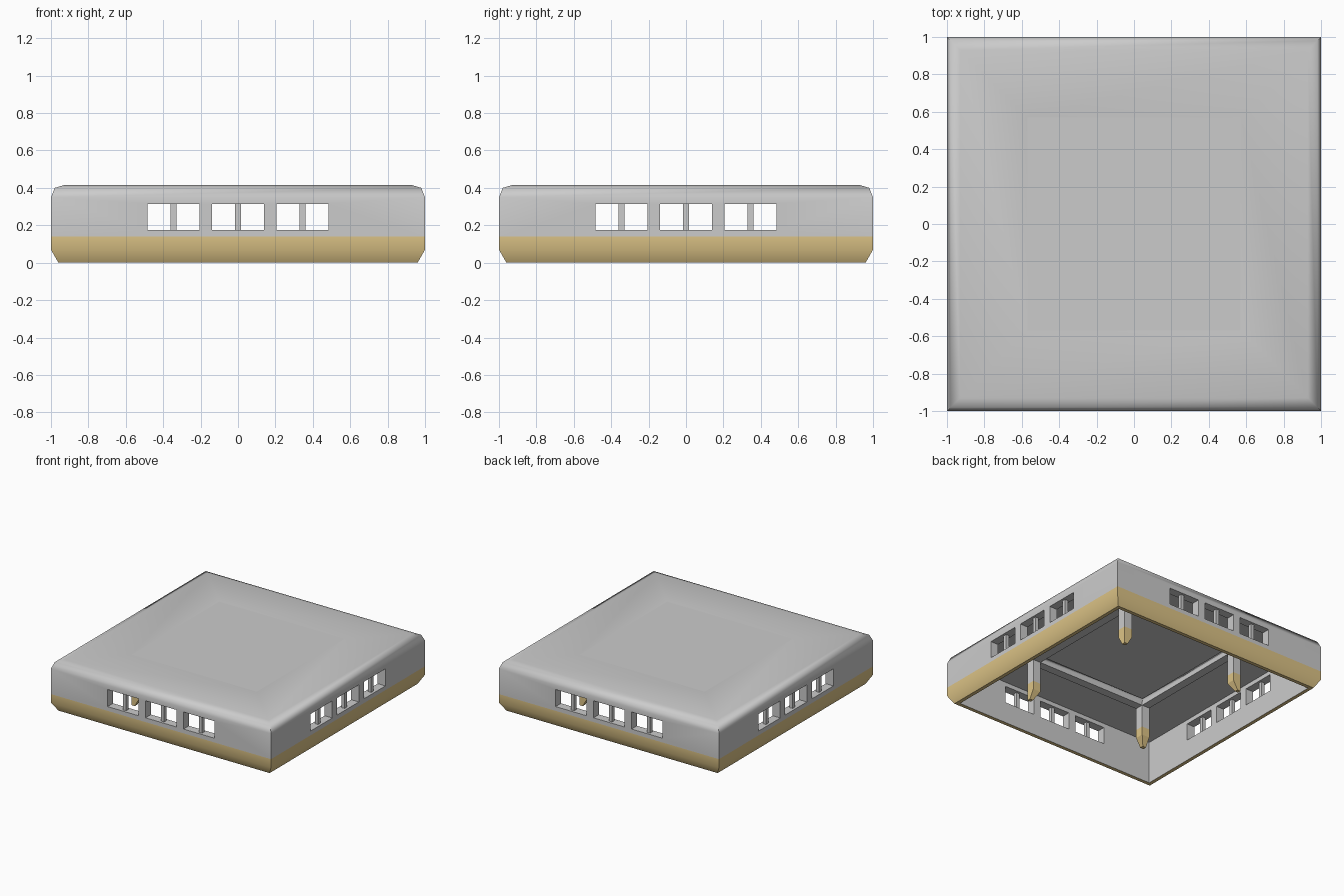
import bpy, bmesh, math
from mathutils import Matrix

if "Cube" in bpy.data.objects:
    bpy.data.objects.remove(bpy.data.objects["Cube"])

gold = bpy.data.materials.new("gold_base")
gold.diffuse_color = (0.72, 0.55, 0.24, 1)
gold.use_nodes = True
gold.node_tree.nodes["Principled BSDF"].inputs["Base Color"].default_value = gold.diffuse_color
grey = bpy.data.materials.new("grey_wall")
grey.diffuse_color = (0.8, 0.8, 0.8, 1)
grey.use_nodes = True
grey.node_tree.nodes["Principled BSDF"].inputs["Base Color"].default_value = grey.diffuse_color


def add_object(name, bm):
    bmesh.ops.recalc_face_normals(bm, faces=bm.faces[:])
    me = bpy.data.meshes.new(name)
    bm.to_mesh(me)
    bm.free()
    me.materials.append(grey)
    me.materials.append(gold)
    ob = bpy.data.objects.new(name, me)
    bpy.context.collection.objects.link(ob)
    return ob


def square_ring(name, profile, gold_segments):
    """Sweep a closed (radius, z) profile around a square."""
    bm = bmesh.new()
    corners = [(-1, -1), (1, -1), (1, 1), (-1, 1)]
    loops = [[bm.verts.new((r * cx, r * cy, z)) for r, z in profile] for cx, cy in corners]
    n = len(profile)
    for c in range(4):
        a, b = loops[c], loops[(c + 1) % 4]
        for i in range(n):
            j = (i + 1) % n
            f = bm.faces.new((a[i], b[i], b[j], a[j]))
            f.material_index = 1 if i in gold_segments else 0
    return add_object(name, bm)


def side_boxes(name, half_width, depth, z0, z1):
    """One box per window on all four walls."""
    bm = bmesh.new()
    for side in range(4):
        rot = Matrix.Rotation(side * math.pi / 2, 4, 'Z')
        for x in (-0.345, 0, 0.345):
            m = (rot @ Matrix.Translation((x, -0.965, (z0 + z1) / 2))
                 @ Matrix.Diagonal((2 * half_width, depth, z1 - z0, 1)))
            bmesh.ops.create_cube(bm, size=1, matrix=m)
    return add_object(name, bm)


# Outer wall, rounded roof edge, ring ceiling and inner beam in one section
section = [(0.93, 0), (0.96, 0), (1, 0.07), (1, 0.14), (1, 0.35), (0.98, 0.40),
           (0.93, 0.415), (0.57, 0.415), (0.52, 0.40), (0.50, 0.35), (0.50, 0.325),
           (0.57, 0.325), (0.57, 0.35), (0.93, 0.35)]
shell = square_ring("building_shell", section, {0, 1, 2})

# Window openings
cutter = side_boxes("window_cutter", 0.14, 0.2, 0.175, 0.315)
cutter.hide_render = True
mod = shell.modifiers.new("windows", 'BOOLEAN')
mod.operation = 'DIFFERENCE'
mod.solver = 'EXACT'
mod.object = cutter
deps = bpy.context.evaluated_depsgraph_get()
cut_mesh = bpy.data.meshes.new_from_object(shell.evaluated_get(deps))
shell.modifiers.clear()
shell.data = cut_mesh
bpy.data.objects.remove(cutter)

bpy.ops.object.select_all(action='DESELECT')
shell.select_set(True)
bpy.context.view_layer.objects.active = shell
bpy.ops.object.shade_smooth_by_angle(angle=math.radians(55))

# Window mullions
side_boxes("window_mullions", 0.015, 0.03, 0.175, 0.315)

# Roof sheet over the middle
bm = bmesh.new()
bm.faces.new([bm.verts.new((0.57 * x, 0.57 * y, 0.415))
              for x, y in ((-1, -1), (1, -1), (1, 1), (-1, 1))])
bm.normal_update()
add_object("roof_centre", bm)

# Inner corner posts with tapered gold feet
bm = bmesh.new()
for sx, sy in ((1, 1), (-1, 1), (-1, -1), (1, -1)):
    levels = []
    for inner, z in ((0.54, 0), (0.50, 0.07), (0.50, 0.14), (0.50, 0.33)):
        levels.append([bm.verts.new((sx * x, sy * y, z)) for x, y in
                       ((inner, inner), (0.57, inner), (0.57, 0.57), (inner, 0.57))])
    for k in range(3):
        for i in range(4):
            j = (i + 1) % 4
            f = bm.faces.new((levels[k][i], levels[k][j], levels[k + 1][j], levels[k + 1][i]))
            f.material_index = 1 if k < 2 else 0
    bm.faces.new(levels[0]).material_index = 1
    bm.faces.new(levels[3])
add_object("inner_posts", bm)
